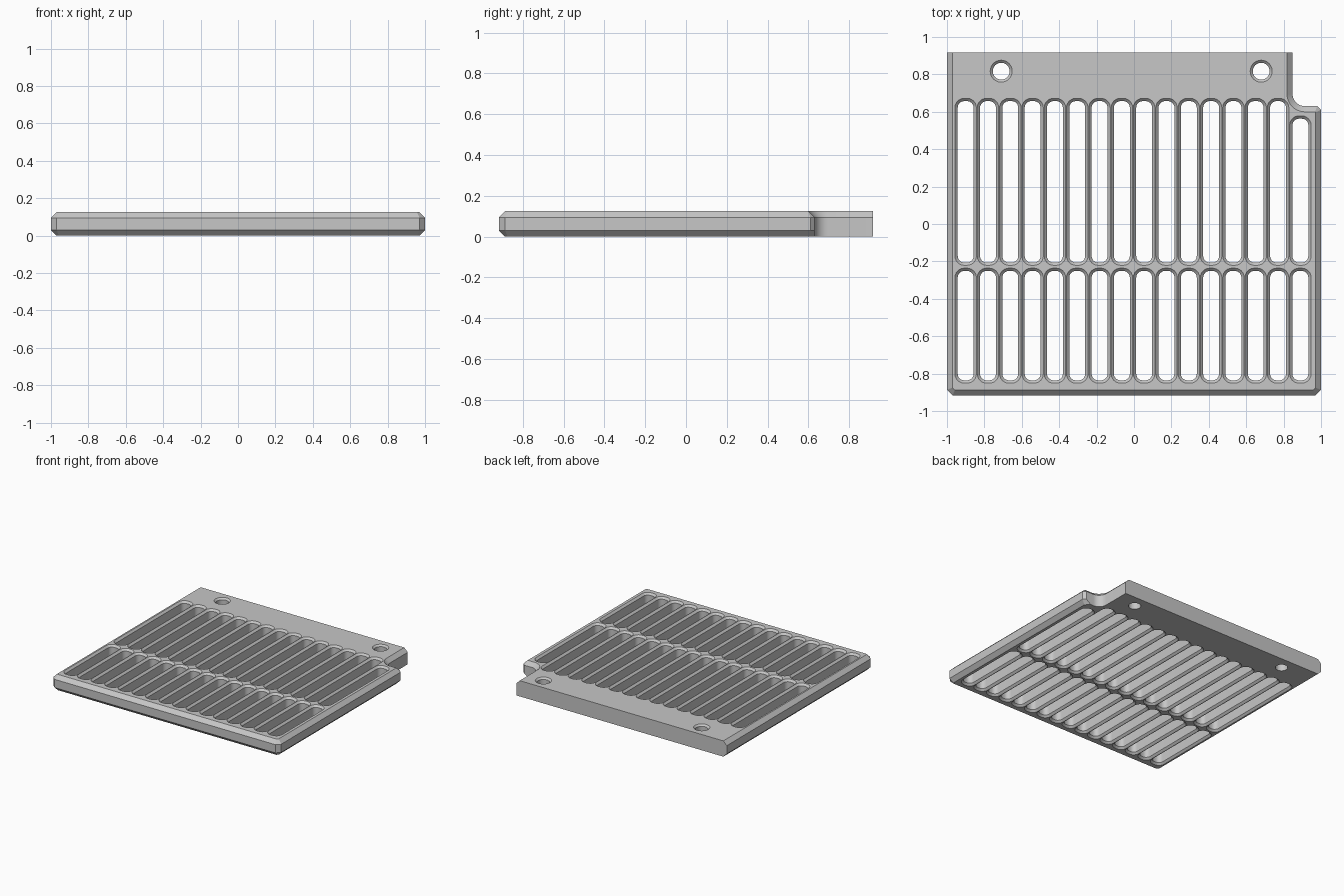
import bpy
import bmesh
from math import cos, sin, pi
from mathutils import Vector

if "Cube" in bpy.data.objects:
    bpy.data.objects.remove(bpy.data.objects["Cube"])

HEIGHT = 0.125
BEVEL = 0.03
BACK = 0.917

grey = bpy.data.materials.new("plain_grey")
grey.use_nodes = True
grey.diffuse_color = (0.57, 0.57, 0.57, 1)
grey.node_tree.nodes["Principled BSDF"].inputs["Base Color"].default_value = (0.57, 0.57, 0.57, 1)


def arc(cx, cy, r, start, end, steps):
    """Points on an arc, angles in radians."""
    angles = [start + (end - start) * i / steps for i in range(steps + 1)]
    return [Vector((cx + r * cos(a), cy + r * sin(a))) for a in angles]


def inset(points, distances):
    """Move each edge of a counter-clockwise outline inward by its own distance."""
    result = []
    for i, p in enumerate(points):
        before = (p - points[i - 1]).normalized()
        after = (points[(i + 1) % len(points)] - p).normalized()
        n1, n2 = Vector((-before.y, before.x)), Vector((-after.y, after.x))
        d1, d2 = distances[i - 1], distances[i]
        det = n1.x * n2.y - n1.y * n2.x
        result.append(p + Vector(((d1 * n2.y - d2 * n1.y) / det,
                                  (d2 * n1.x - d1 * n2.x) / det)))
    return result


def loft(bm, layers):
    """Close a solid through a stack of (outline, height) layers."""
    rings = [[bm.verts.new((p.x, p.y, z)) for p in pts] for pts, z in layers]
    for low, high in zip(rings, rings[1:]):
        for i in range(len(low)):
            j = (i + 1) % len(low)
            bm.faces.new((low[i], low[j], high[j], high[i]))
    bm.faces.new(rings[0][::-1])
    bm.faces.new(rings[-1])


def make_object(name, bm):
    mesh = bpy.data.meshes.new(name)
    bmesh.ops.remove_doubles(bm, verts=bm.verts, dist=0.00001)
    bmesh.ops.recalc_face_normals(bm, faces=bm.faces)
    bm.to_mesh(mesh)
    bm.free()
    obj = bpy.data.objects.new(name, mesh)
    bpy.context.collection.objects.link(obj)
    mesh.materials.append(grey)
    return obj


# Plate outline with clipped front corners and a filleted notch at the back
front_corners = [Vector(p) for p in ((-1, BEVEL - BACK), (BEVEL - 1, -BACK),
                                     (1 - BEVEL, -BACK), (1, BEVEL - BACK))]
notch = [Vector((1, 0.61)), Vector((0.98, 0.63))]
notch += arc(0.913, 0.695, 0.065, 1.5 * pi, pi, 10)
back = [Vector((0.848, BACK)), Vector((-1, BACK))]
outline = front_corners + notch + back

# Top bevel skips the back edge; bottom bevel also skips the notch
top_bevel, bottom_bevel = [], []
for i, p in enumerate(outline):
    q = outline[(i + 1) % len(outline)]
    lowest = min(p.y, q.y)
    top_bevel.append(0 if lowest > 0.9 else BEVEL)
    bottom_bevel.append(0 if lowest > 0.62 else BEVEL)

bm = bmesh.new()
loft(bm, [(inset(outline, bottom_bevel), 0), (outline, BEVEL),
          (outline, HEIGHT - BEVEL), (inset(outline, top_bevel), HEIGHT)])
plate = make_object("vent_plate", bm)


def slot_outline(x, y0, y1, grow):
    """Rounded rectangle, enlarged by grow."""
    r = 0.035 + grow
    dx = 0.0075
    mid, half = (y0 + y1) / 2, (y1 - y0) / 2 - 0.035
    pts = []
    for k, (sx, sy) in enumerate(((1, 1), (-1, 1), (-1, -1), (1, -1))):
        pts += arc(x + sx * dx, mid + sy * half, r, k * pi / 2, (k + 1) * pi / 2, 6)
    return pts


# Cutter: two rows of slots with bevelled rims, and two countersunk holes
COLUMNS = 16
RIM = 0.015
OVER = 0.001
cut = bmesh.new()
for col in range(COLUMNS):
    x = -0.9 + col * 0.1193
    far_end = 0.563 if col == COLUMNS - 1 else 0.657
    for y0, y1 in ((-0.836, -0.251), (-0.206, far_end)):
        narrow = slot_outline(x, y0, y1, 0)
        wide = slot_outline(x, y0, y1, RIM + OVER)
        loft(cut, [(wide, -OVER), (narrow, RIM),
                   (narrow, HEIGHT - RIM), (wide, HEIGHT + OVER)])
for x in (-0.71, 0.68):
    bore = arc(x, 0.817, 0.045, 0, 2 * pi, 32)[:-1]
    sink = arc(x, 0.817, 0.06, 0, 2 * pi, 32)[:-1]
    loft(cut, [(bore, -OVER), (bore, HEIGHT - 0.013), (sink, HEIGHT + OVER)])
cutter = make_object("slot_cutter", cut)
cutter.hide_render = True

# Cut the openings and keep the finished mesh
mod = plate.modifiers.new("openings", "BOOLEAN")
mod.operation = "DIFFERENCE"
mod.solver = "EXACT"
mod.object = cutter
bpy.context.view_layer.update()
finished = bpy.data.meshes.new_from_object(plate.evaluated_get(bpy.context.evaluated_depsgraph_get()))
plate.modifiers.clear()
plate.data = finished
bpy.data.objects.remove(cutter)

# Smooth the rounded walls, keep the bevels crisp
bpy.ops.object.select_all(action="DESELECT")
plate.select_set(True)
bpy.context.view_layer.objects.active = plate
bpy.ops.object.shade_smooth_by_angle(angle=0.42)
